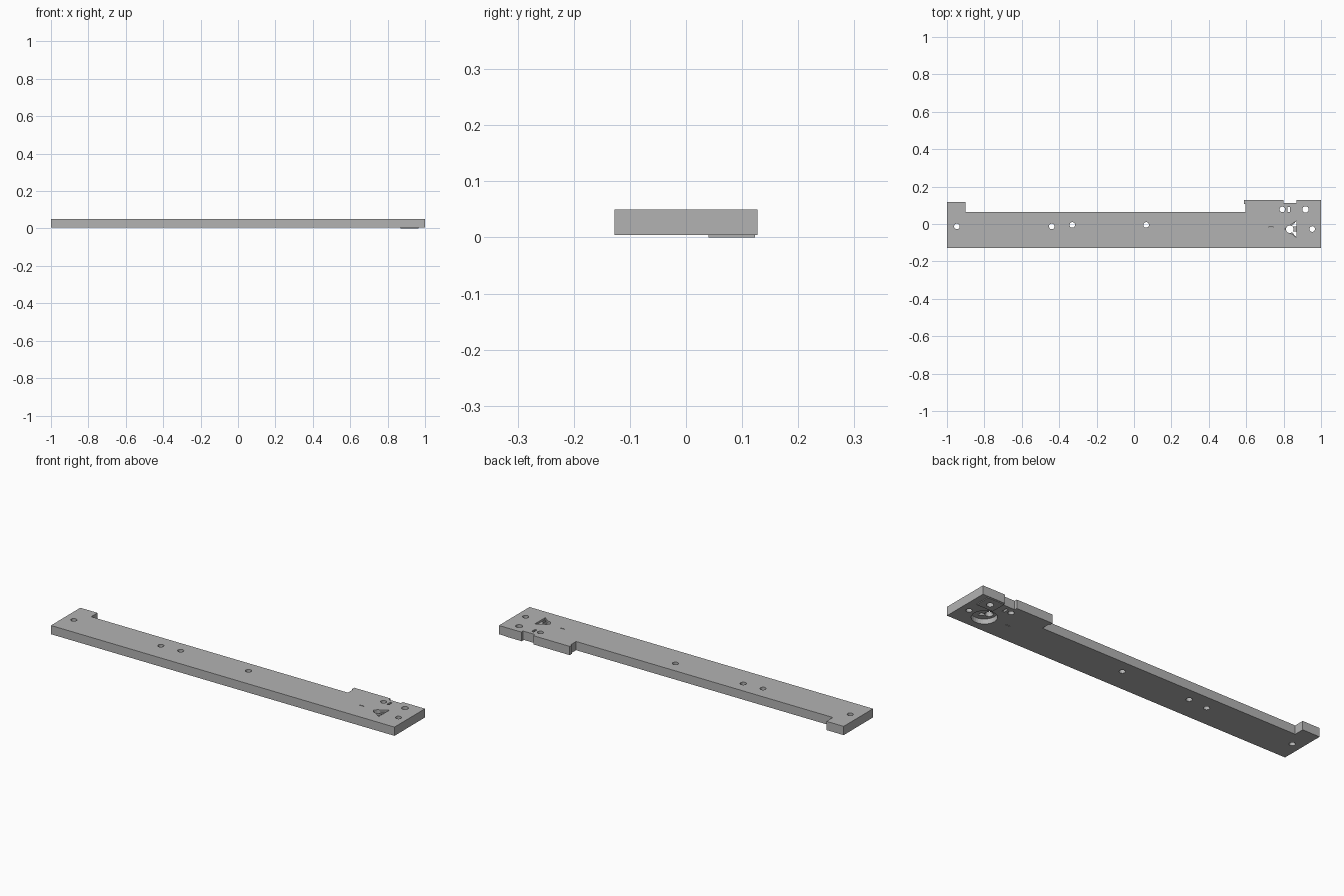
import bpy, bmesh, math

cube = bpy.data.objects.get("Cube")
if cube:
    bpy.data.objects.remove(cube, do_unlink=True)

grey = bpy.data.materials.new("plain grey")
grey.use_nodes = True
colour = (0.45, 0.45, 0.45, 1)
grey.diffuse_color = colour
grey.node_tree.nodes["Principled BSDF"].inputs["Base Color"].default_value = colour

BOTTOM, TOP = 0.004, 0.05


def prism(name, outline, low, high):
    """Extrude a flat outline between two heights."""
    bm = bmesh.new()
    face = bm.faces.new([bm.verts.new((x, y, low)) for x, y in outline])
    grown = bmesh.ops.extrude_face_region(bm, geom=[face])["geom"]
    verts = [v for v in grown if isinstance(v, bmesh.types.BMVert)]
    bmesh.ops.translate(bm, verts=verts, vec=(0, 0, high - low))
    bmesh.ops.recalc_face_normals(bm, faces=bm.faces)
    mesh = bpy.data.meshes.new(name)
    bm.to_mesh(mesh)
    bm.free()
    mesh.materials.append(grey)
    obj = bpy.data.objects.new(name, mesh)
    bpy.context.collection.objects.link(obj)
    return obj


def circle(x, y, radius, sides=20):
    turns = [2 * math.pi * i / sides for i in range(sides)]
    return [(x + radius * math.cos(a), y + radius * math.sin(a)) for a in turns]


def rectangle(x0, x1, y0, y1):
    return [(x0, y0), (x1, y0), (x1, y1), (x0, y1)]


def cut(target, outline, low=-0.05, high=0.1):
    cutter = prism("cutter", outline, low, high)
    cutter.hide_render = True
    mod = target.modifiers.new("cut", "BOOLEAN")
    mod.operation, mod.solver, mod.object = "DIFFERENCE", "EXACT", cutter
    bpy.context.view_layer.objects.active = target
    bpy.ops.object.modifier_apply(modifier=mod.name)
    bpy.data.objects.remove(cutter, do_unlink=True)


# Long bar with an end tab and a wider, notched head
bar = prism("mounting_bar", [
    (-1, -0.127), (1, -0.127), (1, 0.127), (0.87, 0.127), (0.87, 0.112),
    (0.8, 0.112), (0.8, 0.127), (0.588, 0.127), (0.588, 0.108),
    (0.595, 0.108), (0.595, 0.064), (-0.9, 0.064), (-0.9, 0.117), (-1, 0.117),
], BOTTOM, TOP)

# Thin pad under the head
pad = prism("underside_pad", rectangle(0.87, 0.965, 0.04, 0.123), 0, BOTTOM)

# Screw holes
for x, y in [(-0.947, -0.013), (-0.44, -0.013), (-0.33, -0.005), (0.065, -0.005),
             (0.793, 0.078), (0.953, -0.027)]:
    cut(bar, circle(x, y, 0.015))
cut(bar, rectangle(0.822, 0.834, 0.064, 0.092))
for part in (bar, pad):
    cut(part, circle(0.917, 0.078, 0.017))

# Round recess below, triangular pocket above, and the openings joining them
cut(bar, circle(0.86, -0.03, 0.06, 32), high=0.03)
cut(bar, [(0.805, -0.027), (0.87, -0.072), (0.87, 0.018)], low=0.04)
cut(bar, circle(0.833, -0.028, 0.02))
for side in (-1, 1):
    cut(bar, [(0.842, -0.027 + side * 0.014), (0.868, -0.027 + side * 0.014),
              (0.868, -0.027 + side * 0.043)])

# Narrow slot beside the pocket
cut(bar, rectangle(0.72, 0.745, -0.02, -0.016))
